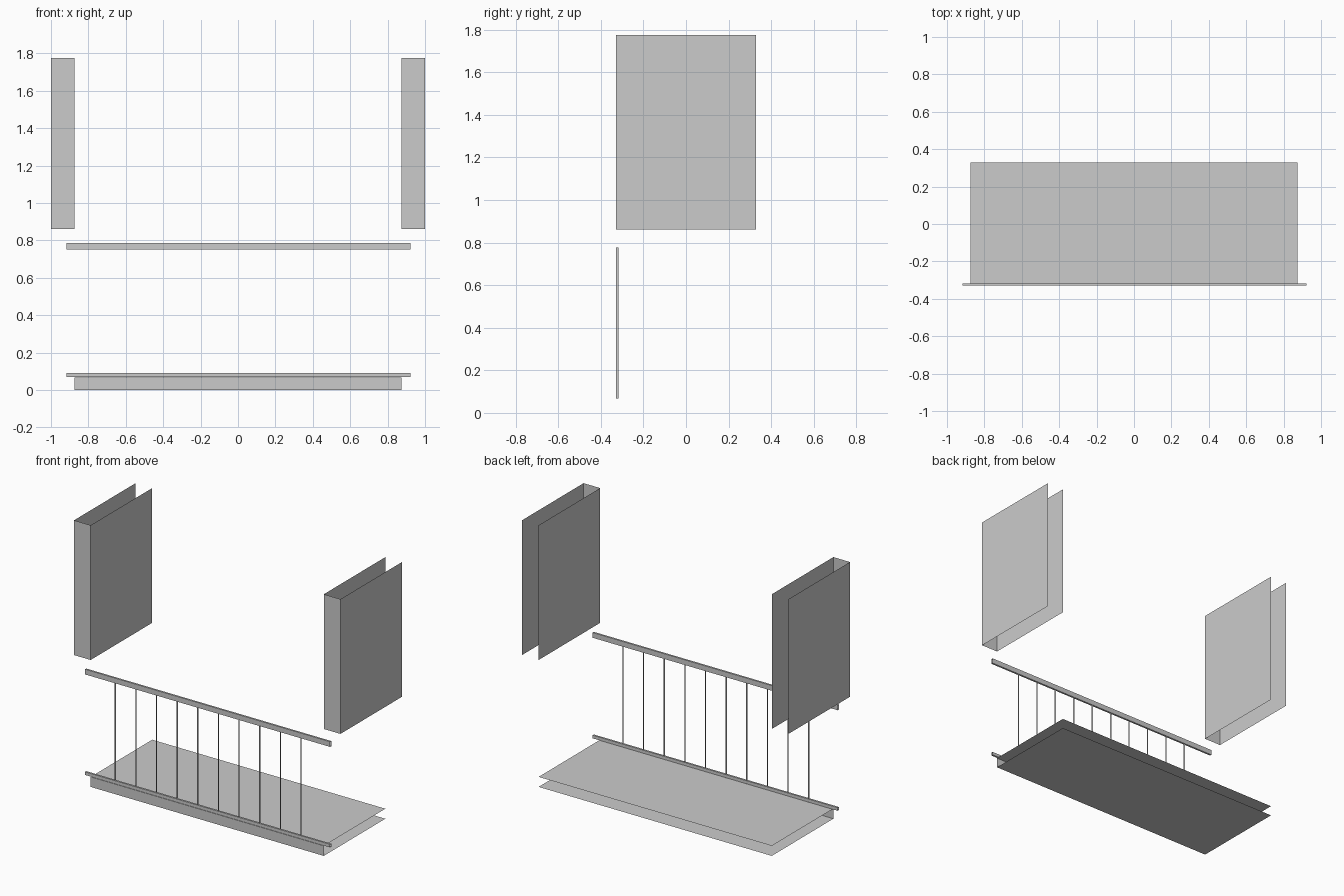
import bpy
import bmesh
from mathutils import Vector

cube = bpy.data.objects.get("Cube")
if cube:
    bpy.data.objects.remove(cube)

grey = bpy.data.materials.new("plain_grey")
grey.use_nodes = True
grey.diffuse_color = (0.6, 0.6, 0.6, 1)
grey.node_tree.nodes["Principled BSDF"].inputs["Base Color"].default_value = (0.6, 0.6, 0.6, 1)


def sheet(name, profile, sweep, closed=False):
    """Sweep a profile line along a vector into open-ended faces."""
    bm = bmesh.new()
    sweep = Vector(sweep)
    start = [bm.verts.new(p) for p in profile]
    end = [bm.verts.new(Vector(p) + sweep) for p in profile]
    count = len(profile)
    for i in range(count if closed else count - 1):
        j = (i + 1) % count
        bm.faces.new((start[i], start[j], end[j], end[i]))
    mesh = bpy.data.meshes.new(name)
    bm.to_mesh(mesh)
    bm.free()
    mesh.materials.append(grey)
    obj = bpy.data.objects.new(name, mesh)
    bpy.context.collection.objects.link(obj)
    return obj


FRONT, BACK = -0.33, 0.33
RAIL_BACK = -0.317
INNER, OUTER = 0.875, 1.0
SLAB_TOP = 0.068


def lengthwise(y_back, z_low, z_high, x):
    """Section through a long part: top, front and underside."""
    return [(x, y_back, z_high), (x, FRONT, z_high), (x, FRONT, z_low), (x, y_back, z_low)]


# Balcony floor slab, open at the back and ends
sheet("floor_slab", lengthwise(BACK, 0, SLAB_TOP, -INNER), (2 * INNER, 0, 0))

# Side walls, open at the back, top and bottom
for name, x0, x1 in (("right_wall", -OUTER, -INNER), ("left_wall", INNER, OUTER)):
    z = 0.861
    sheet(name, [(x0, BACK, z), (x0, FRONT, z), (x1, FRONT, z), (x1, BACK, z)], (0, 0, 0.914))

# Rails, hollow with open ends
RAIL_START, RAIL_LENGTH = -0.917, 1.84
for name, low, high in (("bottom_rail", 0.07, 0.091), ("top_rail", 0.752, 0.787)):
    sheet(name, lengthwise(RAIL_BACK, low, high, RAIL_START), (RAIL_LENGTH, 0, 0), closed=True)

# Thin flat balusters
for i in range(10):
    x = -0.695 + i * 0.155
    sheet(f"baluster_{i + 1}", [(x, FRONT, SLAB_TOP), (x, RAIL_BACK, SLAB_TOP)], (0, 0, 0.708))
